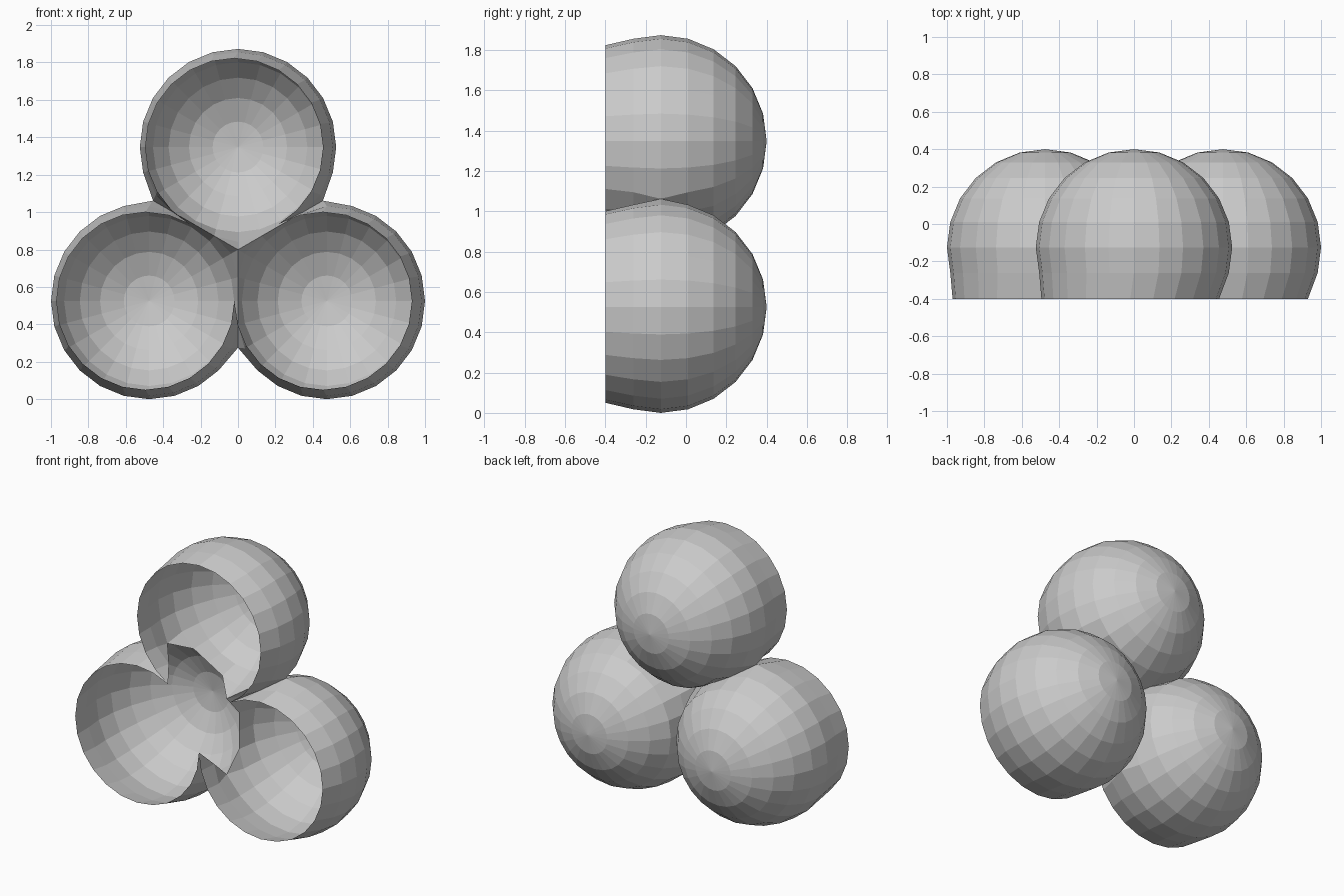
import bpy, bmesh
from math import sin, cos, pi, radians

if "Cube" in bpy.data.objects:
    bpy.data.objects.remove(bpy.data.objects["Cube"])

R, HALF = 0.525, 0.475          # lobe radius, half the spacing between lobes
YC, YCUT = -0.125, -0.4         # lobe centre depth, open front rim depth
HUB = HALF / cos(pi / 6)        # lobe centre to middle of the cluster
ZHUB = R + HUB / 2
N = 24

bm = bmesh.new()


def ring_point(ring, a):
    """Local radius/tangent position of a lobe vertex; a = degrees from hub direction."""
    r = HALF if ring == 8 else R * sin(ring * pi / 12)
    on = False
    for mid in (-30, 30):
        d = radians(a - mid)
        if cos(d) > 0.5 and r >= HALF / cos(d) - 1e-6:   # clip to the seam plane
            r, on = HALF / cos(d), True
    ang = radians(a)
    if ring == 6 and a == 0:                             # equator reaches the hub
        return HUB, 0.0, True
    if ring == 6 and abs(a) == 60:                       # small outer web at seam
        s = 1 if a > 0 else -1
        m, t = radians(30 * s), 0.25 * s
        return HALF * cos(m) - t * sin(m), HALF * sin(m) + t * cos(m), True
    return r * cos(ang), r * sin(ang), on


def lobe(direction):
    cx, cz = HUB * cos(direction), ZHUB + HUB * sin(direction)
    turn = direction + pi

    def vert(u, v, y, shift=0.0):
        return bm.verts.new((cx + u * cos(turn) - v * sin(turn) + shift, y,
                             cz + u * sin(turn) + v * cos(turn)))

    pole = vert(0, 0, YC + R)
    rings = []
    for k in range(1, 9):
        y = YCUT if k == 8 else YC + R * cos(k * pi / 12)
        row = []
        for i in range(N):
            u, v, on = ring_point(k, i * 15 - 180)
            row.append((vert(u, v, y, -0.02 if k == 8 else 0), on))
        rings.append(row)
    for i in range(N):
        j = (i + 1) % N
        bm.faces.new((pole, rings[0][i][0], rings[0][j][0]))
        for k in range(7):
            # front of the hub-facing sector is open
            if k >= 5 and abs(i * 15 - 172.5) < 30:
                continue
            q = [rings[k][i], rings[k + 1][i], rings[k + 1][j], rings[k][j]]
            flags = [p[1] for p in q]
            if all(flags):                               # inner wall on the seam
                continue
            if sum(flags) == 3:
                n = flags.index(False)
                q = [q[n - 1], q[n], q[(n + 1) % 4]]
            bm.faces.new([p[0] for p in q])


# three hollow lobes arranged around the hub
for deg in (90, 210, 330):
    lobe(radians(deg))

bmesh.ops.remove_doubles(bm, verts=bm.verts, dist=0.001)
loose = [v for v in bm.verts if not v.link_faces]
bmesh.ops.delete(bm, geom=loose, context='VERTS')
bmesh.ops.recalc_face_normals(bm, faces=bm.faces)
pole_face = max(bm.faces, key=lambda f: f.calc_center_median().y)
if pole_face.normal.y < 0:
    bmesh.ops.reverse_faces(bm, faces=bm.faces)

mesh = bpy.data.meshes.new("three_lobe_shell")
bm.to_mesh(mesh)
bm.free()
bpy.context.collection.objects.link(bpy.data.objects.new("three_lobe_shell", mesh))
